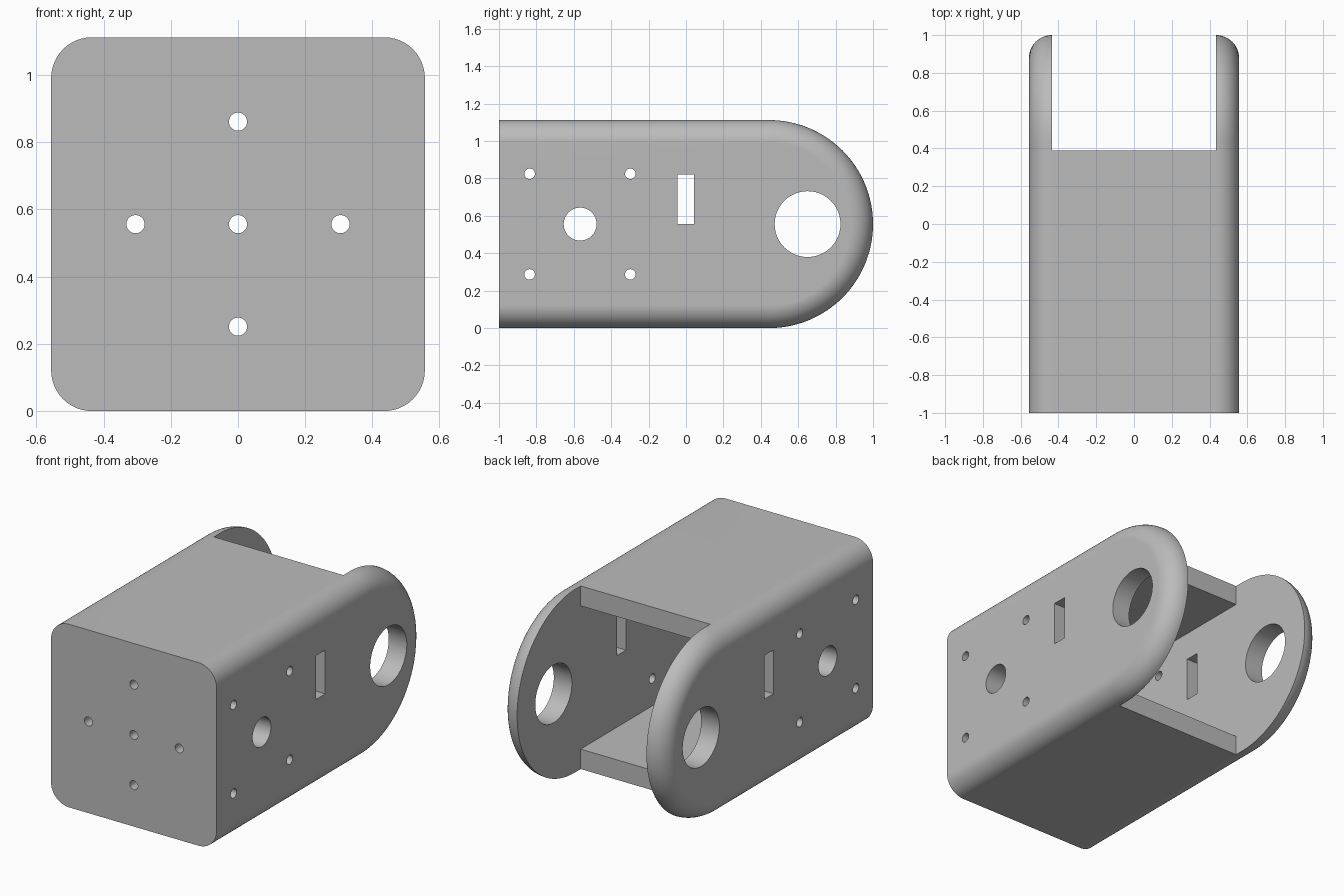
import bpy, bmesh, math
from mathutils import Matrix

default = bpy.data.objects.get("Cube")
if default:
    bpy.data.objects.remove(default, do_unlink=True)

HALF = 0.556      # half width and half height
WALL = 0.121      # wall thickness and edge rounding radius
FRONT = -1.0
ARC_Y = 1.0 - HALF

grey = bpy.data.materials.new("plain_grey")
grey.use_nodes = True
GREY = (0.5, 0.5, 0.5, 1)
grey.diffuse_color = GREY
grey.node_tree.nodes["Principled BSDF"].inputs["Base Color"].default_value = GREY


def new_object(name, bm):
    bmesh.ops.recalc_face_normals(bm, faces=bm.faces)
    mesh = bpy.data.meshes.new(name)
    bm.to_mesh(mesh)
    bm.free()
    mesh.materials.append(grey)
    obj = bpy.data.objects.new(name, mesh)
    bpy.context.collection.objects.link(obj)
    return obj


def box(name, low, high):
    bm = bmesh.new()
    size = [b - a for a, b in zip(low, high)]
    mid = [(a + b) / 2 for a, b in zip(low, high)]
    bmesh.ops.create_cube(bm, size=1, matrix=Matrix.Translation(mid) @ Matrix.Diagonal((*size, 1)))
    return new_object(name, bm)


def rod(name, centre, radius, length, axis):
    bm = bmesh.new()
    turn = Matrix.Rotation(math.pi / 2, 4, "Y" if axis == "X" else "X")
    bmesh.ops.create_cone(bm, cap_ends=True, segments=48, radius1=radius, radius2=radius,
                          depth=length, matrix=Matrix.Translation(centre) @ turn)
    return new_object(name, bm)


def ring(bm, x, inset, steps=64):
    """Side outline: square front end, round back end, shrunk by inset."""
    r = HALF - inset
    points = [(FRONT, HALF - r)]
    for i in range(steps + 1):
        a = -math.pi / 2 + math.pi * i / steps
        points.append((ARC_Y + r * math.cos(a), HALF + r * math.sin(a)))
    points.append((FRONT, HALF + r))
    return [bm.verts.new((x, y, z)) for y, z in points]


# Solid body: outlines lofted across the width, with rounded side edges
bm = bmesh.new()
half_section = []
for i in range(13):
    a = math.pi / 2 * i / 12
    half_section.append((HALF - WALL + WALL * math.sin(a), WALL * (1 - math.cos(a))))
stations = [(-x, d) for x, d in reversed(half_section)] + half_section
rings = [ring(bm, x, d) for x, d in stations]
count = len(rings[0])
for lower, upper in zip(rings, rings[1:]):
    for i in range(count - 1):
        bm.faces.new((lower[i], lower[i + 1], upper[i + 1], upper[i]))
bm.faces.new(rings[0])
bm.faces.new(rings[-1])
bm.faces.new([r[0] for r in rings] + [r[-1] for r in reversed(rings)])
body = new_object("bracket_body", bm)

# Cavity and the open gap between the two arms
inner = HALF - WALL - 0.0005
cutters = [
    box("cavity_cutter", (-inner, FRONT + WALL, WALL), (inner, 1.3, 2 * HALF - WALL)),
    box("arm_gap_cutter", (-inner, 0.39, -0.2), (inner, 1.3, 1.4)),
    box("slot_cutter", (-1, -0.045, HALF), (1, 0.043, 0.822)),
    rod("pivot_cutter", (0, 0.65, HALF), 0.176, 2, "X"),
    rod("shaft_cutter", (0, -0.566, HALF), 0.088, 2, "X"),
]
# Screw holes through the sides and the front wall
for y in (-0.836, -0.298):
    for z in (-0.269, 0.269):
        cutters.append(rod("side_screw_cutter", (0, y, HALF + z), 0.028, 2, "X"))
for x, z in ((0, 0), (0.305, 0), (-0.305, 0), (0, 0.305), (0, -0.305)):
    cutters.append(rod("front_screw_cutter", (x, FRONT, HALF + z), 0.027, 0.5, "Y"))

bpy.ops.object.select_all(action="DESELECT")
body.select_set(True)
bpy.context.view_layer.objects.active = body
for cutter in cutters:
    cutter.hide_render = True
    cut = body.modifiers.new("cut", "BOOLEAN")
    cut.operation = "DIFFERENCE"
    cut.solver = "EXACT"
    cut.object = cutter
    bpy.ops.object.modifier_apply(modifier=cut.name)
    bpy.data.objects.remove(cutter, do_unlink=True)

# Smooth rounded edges, flat walls
bpy.ops.object.shade_smooth_by_angle(angle=math.radians(30))
weighted = body.modifiers.new("flat_walls", "WEIGHTED_NORMAL")
weighted.keep_sharp = True
